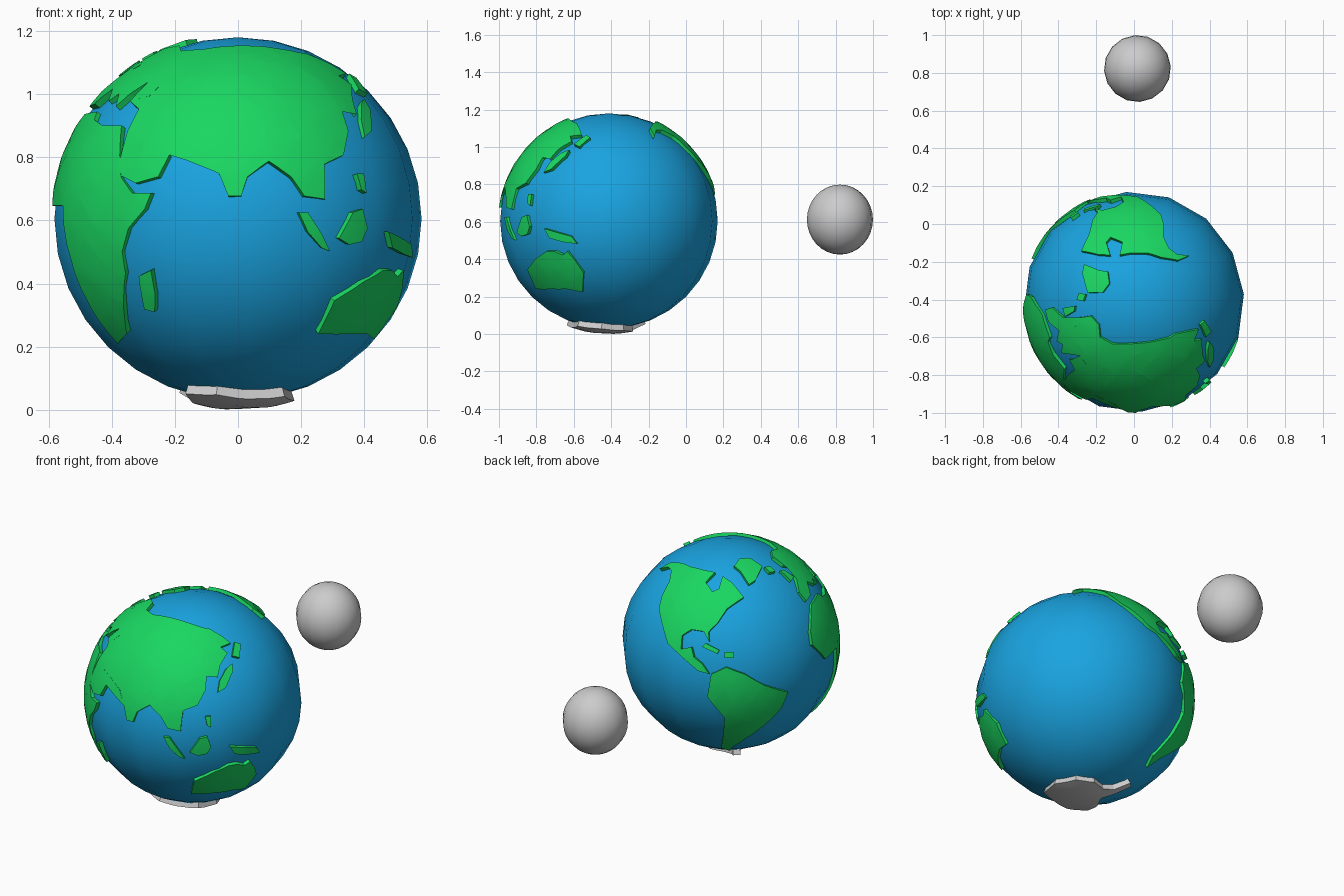
import bpy, bmesh, math
from mathutils import Vector

if "Cube" in bpy.data.objects:
    bpy.data.objects.remove(bpy.data.objects["Cube"])

CENTRE = Vector((0.0, -0.412, 0.605))
LON0 = 77            # longitude that faces the front
OUTER, INNER = 0.592, 0.555


def material(name, rgb):
    m = bpy.data.materials.new(name)
    m.diffuse_color = (*rgb, 1)
    m.use_nodes = True
    m.node_tree.nodes["Principled BSDF"].inputs["Base Color"].default_value = m.diffuse_color
    return m


blue = material("ocean_blue", (0.01, 0.37, 0.75))
green = material("land_green", (0.01, 0.68, 0.12))


def ball(name, loc, scale, mat=None):
    bpy.ops.mesh.primitive_uv_sphere_add(segments=16, ring_count=16, radius=1, location=loc,
                                         rotation=(0, 0, math.radians(4)))
    o = bpy.context.object
    o.name = name
    o.scale = scale
    bpy.ops.object.transform_apply(location=False, rotation=True, scale=True)
    bpy.ops.object.shade_smooth()
    if mat:
        o.data.materials.append(mat)


def direction(lon, lat):
    a, b = math.radians(lon - LON0), math.radians(lat)
    return Vector((math.sin(a) * math.cos(b), -math.cos(a) * math.cos(b), math.sin(b)))


def land(name, outline, mat=green, outer=OUTER, step=0.15):
    """Fill a (lon, lat) outline, drape it over the globe and give it thickness."""
    dirs = [direction(*p) for p in outline]
    c = sum(dirs, Vector()).normalized()
    e1 = c.orthogonal().normalized()
    e2 = c.cross(e1)
    bm = bmesh.new()
    verts = []
    for d in dirs:
        t = Vector((d.dot(e1), d.dot(e2), 0)).normalized()
        verts.append(bm.verts.new(t * c.angle(d)))
    bm.faces.new(verts)
    bmesh.ops.triangulate(bm, faces=bm.faces[:])
    # grid cuts so the flat shape can bend round the globe
    for axis in (Vector((1, 0, 0)), Vector((0, 1, 0))):
        for i in range(-10, 11):
            bmesh.ops.bisect_plane(bm, geom=bm.verts[:] + bm.edges[:] + bm.faces[:], dist=1e-5,
                                   plane_co=axis * (i * step + 0.01), plane_no=axis)
    bmesh.ops.triangulate(bm, faces=bm.faces[:])
    for v in bm.verts:
        a = v.co.length
        t = v.co.normalized()
        v.co = (c * math.cos(a) + (e1 * t.x + e2 * t.y) * math.sin(a)) * outer
    ext = bmesh.ops.extrude_face_region(bm, geom=bm.faces[:], use_keep_orig=True)
    for v in ext["geom"]:
        if isinstance(v, bmesh.types.BMVert):
            v.co *= INNER / outer
    bmesh.ops.recalc_face_normals(bm, faces=bm.faces[:])
    me = bpy.data.meshes.new(name)
    bm.to_mesh(me)
    bm.free()
    o = bpy.data.objects.new(name, me)
    o.location = CENTRE
    bpy.context.collection.objects.link(o)
    if mat:
        me.materials.append(mat)
    bpy.ops.object.select_all(action='DESELECT')
    o.select_set(True)
    bpy.context.view_layer.objects.active = o
    bpy.ops.object.shade_smooth_by_angle(angle=math.radians(30))


# globe and moon
ball("ocean_globe", CENTRE, (0.583, 0.583, 0.575), blue)
ball("moon", (0.018, 0.823, 0.612), (0.177, 0.177, 0.187))

# large land masses
land("eurasia", [
    (35, 14), (43, 11), (51, 13), (54, 20), (47, 26), (55, 25), (66, 21), (71, 14), (74, 7), (78, 7),
    (80, 13), (87, 18), (94, 13), (98, 7), (105, 6), (106, 17), (114, 20), (119, 28), (120, 35),
    (125, 38), (127, 34), (130, 40), (138, 46), (134, 50), (144, 51), (139, 56), (129, 62), (122, 63),
    (100, 67), (77, 68), (50, 65), (33, 64), (20, 68), (5, 66), (3, 59), (10, 55), (-1, 49), (-9, 43),
    (-8, 37), (0, 38), (8, 44), (14, 39), (18, 42), (22, 37), (26, 42), (32, 47), (40, 45), (38, 41),
    (29, 39), (36, 36), (35, 28)])
land("africa", [
    (-17, 15), (-16, 22), (-9, 31), (-5, 34), (10, 35), (12, 32), (20, 30), (31, 30), (34, 22),
    (37, 13), (42, 8), (49, 8), (47, 3), (41, -3), (38, -10), (38, -17), (34, -26), (28, -38),
    (17, -42), (14, -32), (11, -17), (8, -2), (7, 4), (-8, 4)])
land("north_america", [
    (-153, 50), (-150, 57), (-135, 62), (-120, 63), (-100, 64), (-86, 64), (-92, 57), (-83, 52),
    (-78, 54), (-76, 62), (-66, 58), (-57, 49), (-70, 43), (-76, 35), (-81, 30), (-80, 25),
    (-84, 30), (-92, 30), (-97, 26), (-96, 19), (-90, 21), (-88, 16), (-83, 13), (-79, 8),
    (-85, 9), (-95, 15), (-105, 20), (-112, 28), (-120, 35), (-124, 42), (-127, 50), (-136, 55),
    (-145, 55)])
land("south_america", [
    (-78, 8), (-70, 12), (-60, 8), (-50, 1), (-36, -6), (-39, -15), (-48, -26), (-58, -36),
    (-66, -46), (-68, -54), (-75, -48), (-72, -30), (-71, -18), (-80, -5)])
land("australia", [
    (110, -38), (112, -26), (122, -20), (131, -16), (136, -16), (141, -18), (144, -16), (148, -21),
    (152, -28), (149, -40), (138, -38), (125, -38)])
land("greenland", [
    (-62, 69), (-55, 65), (-50, 56), (-42, 58), (-24, 65), (-30, 73), (-50, 74)])

# islands
islands = {
    "south_east_island": [(131, -4), (135, -5), (147, -8), (150, -12), (142, -11), (134, -9)],
    "equator_island": [(110, -6), (115, 2), (119, 3), (121, -3), (119, -7), (114, -8)],
    "long_island": [(96, 2), (99, 2), (104, -5), (107, -10), (104, -9), (99, -4)],
    "small_east_island": [(118, 14), (121, 14), (121, 8), (119, 9)],
    "east_island": [(126, 26), (131, 28), (138, 36), (139, 40), (134, 38), (128, 32)],
    "north_east_island": [(141, 44), (148, 51), (152, 49), (146, 42)],
    "africa_island": [(43, -18), (48, -16), (48, -24), (46, -30), (42, -29)],
    "north_west_island": [(-8, 50), (-1, 51), (-4, 57), (-9, 58)],
    "north_island": [(-22, 60), (-15, 59), (-14, 63), (-22, 64)],
    "gulf_island": [(-84, 22), (-75, 19), (-74, 21), (-82, 24)],
    "gulf_island_small": [(-71, 17), (-66, 17), (-66, 20), (-71, 20)],
}
for name, outline in islands.items():
    land(name, outline)

# grey polar cap, outline in x, y offsets below the globe
cap = [(-0.19, 0.17), (-0.16, 0.20), (-0.10, 0.13), (-0.04, 0.11), (0.04, 0.13), (0.13, 0.08),
       (0.18, -0.04), (0.15, -0.17), (0.03, -0.20), (-0.07, -0.23), (-0.17, -0.18), (-0.14, -0.06),
       (-0.09, 0.03), (-0.13, 0.09)]
land("polar_cap", [(LON0 + math.degrees(math.atan2(x, -y)),
                    -90 + math.degrees(math.hypot(x, y) / 0.6)) for x, y in cap],
     None, 0.605, 0.2)
